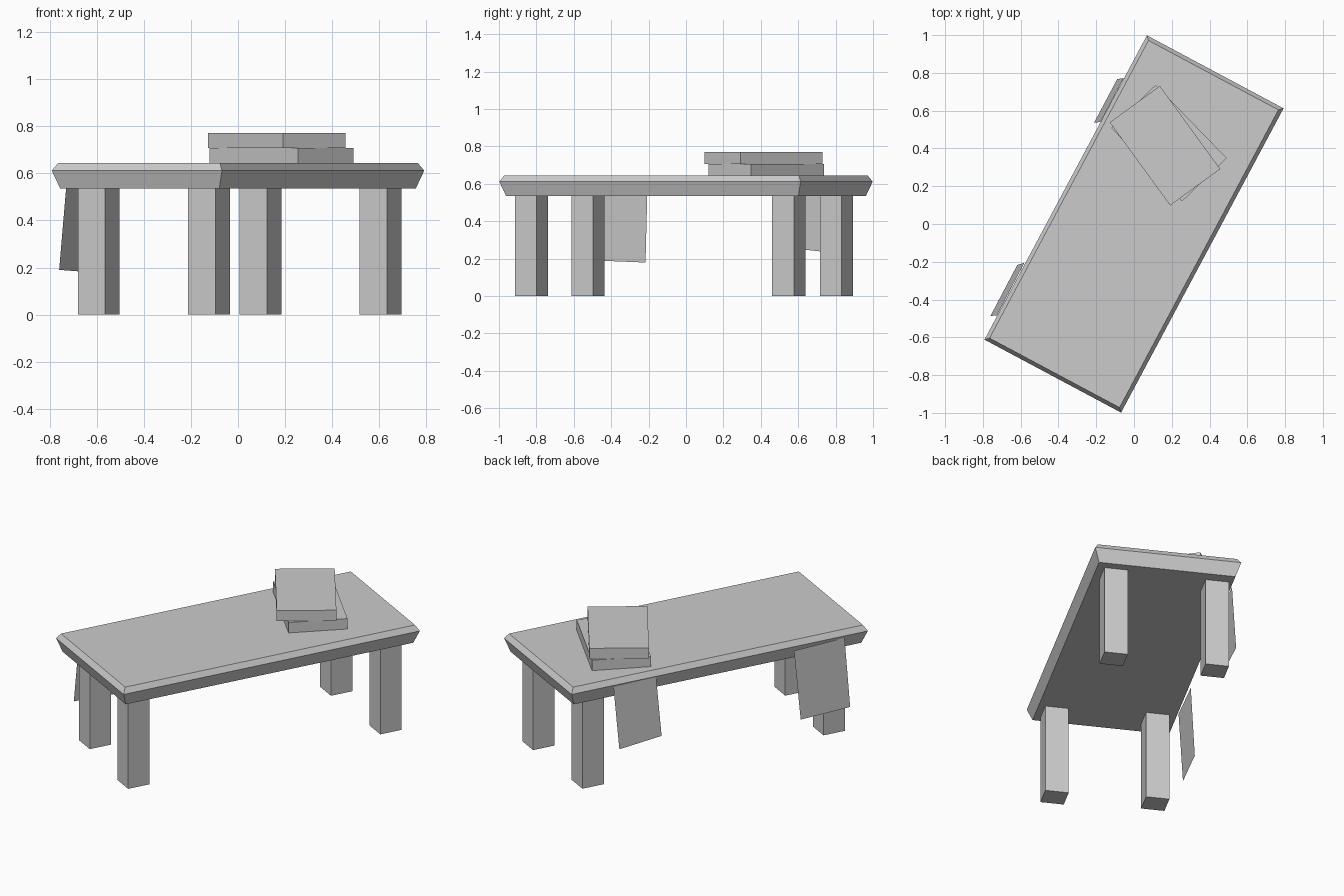
import bpy, bmesh
from math import radians
from mathutils import Matrix

if "Cube" in bpy.data.objects:
    bpy.data.objects.remove(bpy.data.objects["Cube"])

YAW = radians(-28.1)                    # whole table is turned about z
TURN = Matrix.Rotation(YAW, 4, 'Z')


def add_mesh(name, verts, faces, matrix):
    mesh = bpy.data.meshes.new(name)
    mesh.from_pydata(verts, [], faces)
    ob = bpy.data.objects.new(name, mesh)
    bpy.context.collection.objects.link(ob)
    ob.matrix_world = matrix
    return ob


def box(name, center, size, yaw):
    bm = bmesh.new()
    bmesh.ops.create_cube(bm, size=1.0, matrix=Matrix.Diagonal((*size, 1)))
    mesh = bpy.data.meshes.new(name)
    bm.to_mesh(mesh)
    bm.free()
    ob = bpy.data.objects.new(name, mesh)
    bpy.context.collection.objects.link(ob)
    ob.location = center
    ob.rotation_euler.z = yaw
    return ob


# Table top: three stacked rectangles give the bevelled rim
HX, HY = 0.41, 0.913
verts = []
for inset, z in ((0.027, 0.535), (0.0, 0.612), (0.02, 0.644)):
    for sx, sy in ((-1, -1), (1, -1), (1, 1), (-1, 1)):
        verts.append((sx * (HX - inset), sy * (HY - inset), z))
faces = [(3, 2, 1, 0), (8, 9, 10, 11)]
for ring in (0, 4):
    for i in range(4):
        j = (i + 1) % 4
        faces.append((ring + i, ring + j, ring + 4 + j, ring + 4 + i))
add_mesh("table_top", verts, faces, TURN)

# Legs, slightly irregularly placed
LEG_H = 0.537
for name, x, y in (("front_left_leg", -0.592, -0.524),
                   ("front_right_leg", -0.123, -0.826),
                   ("back_left_leg", 0.096, 0.805),
                   ("back_right_leg", 0.606, 0.549)):
    box(name, (x, y, LEG_H / 2), (0.131, 0.132, LEG_H), YAW)

# Two stacked slabs
box("lower_slab", (0.185, 0.4285, 0.6755), (0.328, 0.54, 0.063), radians(44.1))
box("upper_slab", (0.164, 0.4145, 0.739), (0.328, 0.544, 0.064), radians(36))

# Hanging sheets on the left long edge (table-local corners)
add_mesh("front_sheet",
         [(-0.441, -0.788, 0.19), (-0.443, -0.482, 0.179),
          (-0.415, -0.455, 0.59), (-0.412, -0.768, 0.602)],
         [(3, 2, 1, 0)], TURN)
add_mesh("back_sheet",
         [(-0.439, 0.373, 0.259), (-0.440, 0.634, 0.233),
          (-0.412, 0.656, 0.603), (-0.411, 0.393, 0.608)],
         [(3, 2, 1, 0)], TURN)
